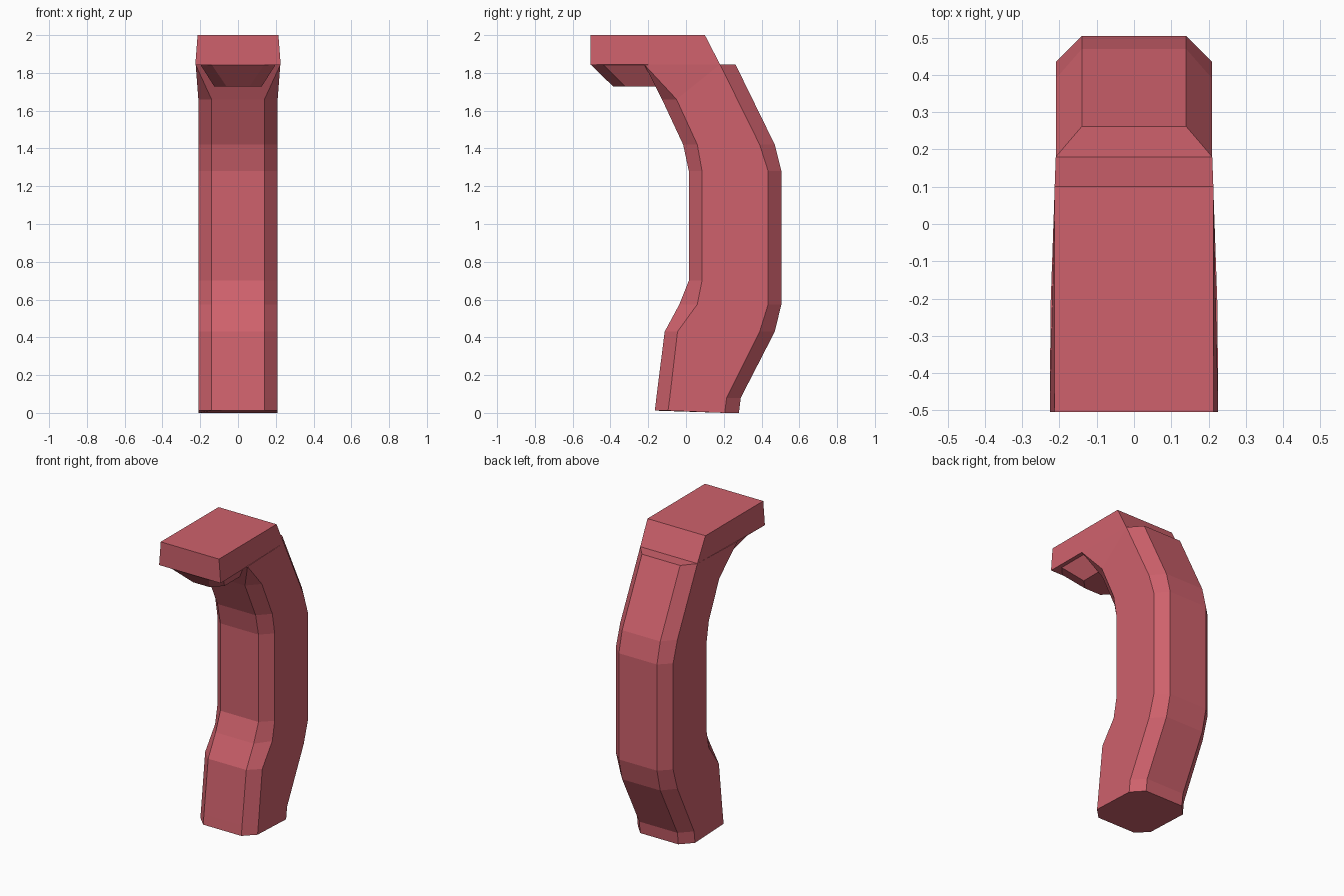
import bpy, bmesh

if "Cube" in bpy.data.objects:
    bpy.data.objects.remove(bpy.data.objects["Cube"])

mat = bpy.data.materials.new("red")
mat.diffuse_color = (0.62, 0.12, 0.15, 1)
mat.use_nodes = True
mat.node_tree.nodes["Principled BSDF"].inputs["Base Color"].default_value = mat.diffuse_color


def loft(name, rings):
    """Skin mirrored half-rings of (x, y, z); coincident points are merged."""
    bm = bmesh.new()
    loops = []
    for half in rings:
        pts = list(half) + [(-x, y, z) for x, y, z in reversed(half)]
        loops.append([bm.verts.new(p) for p in pts])
    n = len(loops[0])
    for a, b in zip(loops, loops[1:]):
        for i in range(n):
            j = (i + 1) % n
            bm.faces.new((a[i], a[j], b[j], b[i]))
    bm.faces.new(loops[0])
    bm.faces.new(loops[-1])
    bmesh.ops.remove_doubles(bm, verts=bm.verts[:], dist=0.0005)
    bmesh.ops.recalc_face_normals(bm, faces=bm.faces[:])
    mesh = bpy.data.meshes.new(name)
    bm.to_mesh(mesh)
    bm.free()
    mesh.materials.append(mat)
    obj = bpy.data.objects.new(name, mesh)
    bpy.context.collection.objects.link(obj)
    return obj


# Curved grip: chamfered section (front, front side, back side, back) up the height
W, C = 0.21, 0.14
stations = [
    (0.012, 0.0, -0.165, -0.095, 0.205, 0.28),
    (0.08, 0.08, -0.157, -0.086, 0.215, 0.29),
    (0.43, 0.43, -0.113, -0.045, 0.39, 0.47),
    (0.575, 0.575, -0.035, 0.06, 0.435, 0.505),
    (0.70, 0.70, 0.015, 0.085, 0.435, 0.505),
    (1.28, 1.28, 0.015, 0.085, 0.435, 0.505),
    (1.42, 1.42, -0.015, 0.06, 0.39, 0.47),
    (1.66, 1.845, -0.127, -0.05, 0.18, 0.262),
]
rings = [[(C, f, zf), (W, fs, zf), (W, bs, zb), (C, b, zb)]
         for zf, zb, f, fs, bs, b in stations]

# Square head: chamfers close up, then it overhangs to the front
for front, back in [
    ((0.224, -0.22, 1.843), (W, 0.18, 1.845)),
    ((0.226, -0.505, 1.843), (W, 0.18, 1.845)),
    ((0.214, -0.505, 2.0), (0.213, 0.10, 2.0)),
]:
    rings.append([front, front, back, back])
loft("grip", rings)

# Tapered pad under the overhang
loft("under_pad", [
    [(0.14, -0.505, 1.845), (0.20, -0.44, 1.845), (0.20, -0.12, 1.845), (0.14, -0.05, 1.845)],
    [(0.06, -0.385, 1.727), (0.125, -0.32, 1.727), (0.125, -0.12, 1.727), (0.06, -0.10, 1.727)],
])
